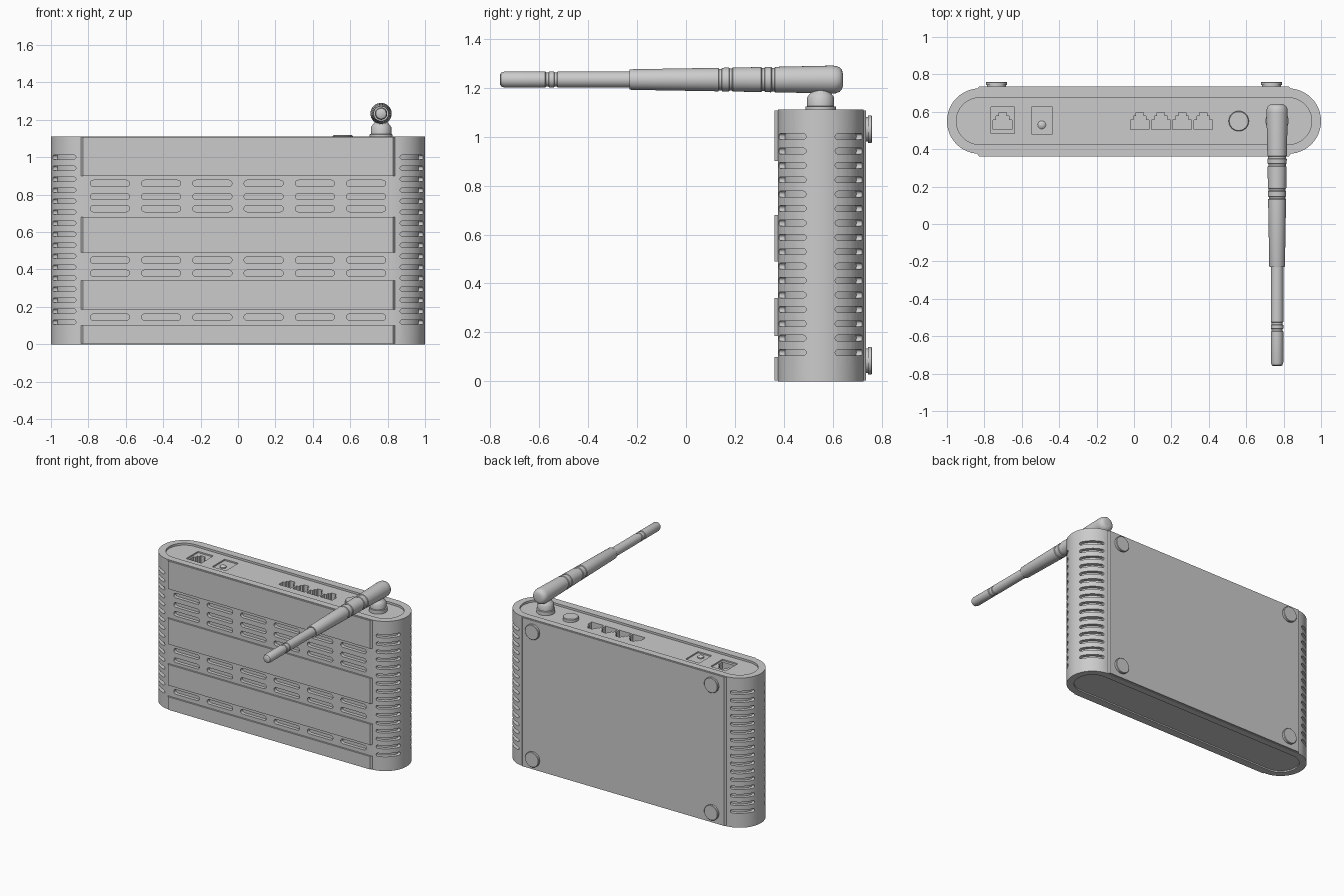
import bpy, bmesh
from math import sin, cos, pi, radians

if "Cube" in bpy.data.objects:
    bpy.data.objects.remove(bpy.data.objects["Cube"])

CY, CX, R, H = 0.55, 0.825, 0.175, 1.11   # body centre y, cap centre x, cap radius, height


def finish(bm, name, angle=35):
    bmesh.ops.recalc_face_normals(bm, faces=bm.faces)
    me = bpy.data.meshes.new(name)
    bm.to_mesh(me)
    bm.free()
    ob = bpy.data.objects.new(name, me)
    bpy.context.collection.objects.link(ob)
    smooth(ob, angle)
    return ob


def smooth(ob, angle=35):
    bpy.ops.object.select_all(action='DESELECT')
    ob.select_set(True)
    bpy.context.view_layer.objects.active = ob
    bpy.ops.object.shade_smooth_by_angle(angle=radians(angle))


def prism(bm, pts, fn, a, b):
    """Extrude a 2D outline from w=a to w=b, placed by fn(u, v, w)."""
    lo = [bm.verts.new(fn(u, v, a)) for u, v in pts]
    hi = [bm.verts.new(fn(u, v, b)) for u, v in pts]
    faces = [bm.faces.new(lo[::-1]), bm.faces.new(hi)]
    for i in range(len(pts)):
        j = (i + 1) % len(pts)
        faces.append(bm.faces.new((lo[i], lo[j], hi[j], hi[i])))
    return faces


def slot(bm, length, r, mid, w0, w1, fn):
    """Round-ended slot made of columns so it can follow a curve."""
    end = [(-length / 2 + r - r * cos(radians(a)), r * sin(radians(a))) for a in (12, 35, 60, 90)]
    x0 = end[-1][0]
    cols = end + [(x0 - 2 * x0 * i / mid, r) for i in range(1, mid)] + [(-s, h) for s, h in end[::-1]]
    rings = [[bm.verts.new(fn(s, v, w)) for v, w in ((-h, w0), (h, w0), (h, w1), (-h, w1))]
             for s, h in cols]
    bm.faces.new(rings[0])
    bm.faces.new(rings[-1][::-1])
    for p, q in zip(rings, rings[1:]):
        for i in range(4):
            j = (i + 1) % 4
            bm.faces.new((p[i], q[i], q[j], p[j]))


def lathe(name, prof, fn, n=32):
    """Spin (radius, height) points; fn(u, v, w) places them."""
    bm = bmesh.new()
    rings = [[bm.verts.new(fn(r * cos(2 * pi * i / n), r * sin(2 * pi * i / n), h)) for i in range(n)]
             for r, h in prof]
    bm.faces.new(rings[0][::-1])
    bm.faces.new(rings[-1])
    for p, q in zip(rings, rings[1:]):
        for i in range(n):
            j = (i + 1) % n
            bm.faces.new((p[i], p[j], q[j], q[i]))
    return finish(bm, name)


def cut(ob, bm):
    tool = finish(bm, "cutter")
    tool.hide_render = True
    m = ob.modifiers.new("cut", 'BOOLEAN')
    m.operation, m.solver, m.object = 'DIFFERENCE', 'EXACT', tool
    dg = bpy.context.evaluated_depsgraph_get()
    me = bpy.data.meshes.new_from_object(ob.evaluated_get(dg))
    ob.modifiers.clear()
    ob.data = me
    bpy.data.objects.remove(tool)


def stadium(r, n=24):
    return [(s * CX + r * cos(a0 + pi * i / n), CY + r * sin(a0 + pi * i / n))
            for s, a0 in ((1, -pi / 2), (-1, pi / 2)) for i in range(n + 1)]


def rect(x0, x1, y0, y1):
    return [(x0, y0), (x1, y0), (x1, y1), (x0, y1)]


def xyz(u, v, w):
    return (u, v, w)


# Body: stadium shell with softened rims
bm = bmesh.new()
caps = prism(bm, stadium(R), xyz, 0, H)[:2]
rim = [e for f in caps for e in f.edges]
bmesh.ops.bevel(bm, geom=rim, offset=0.008, segments=2, profile=0.5, affect='EDGES')
body = finish(bm, "body")

# Shallow recesses on top and bottom
FLOOR = H - 0.015
bm = bmesh.new()
prism(bm, stadium(0.125), xyz, FLOOR, H + 0.05)
prism(bm, stadium(0.125), xyz, -0.05, 0.01)
cut(body, bm)

# Front vents, wrapped side vents and square socket pockets
bm = bmesh.new()
for z in (0.86, 0.79, 0.725, 0.45, 0.38, 0.145):
    for i in range(6):
        x = (i - 2.5) * 0.274
        slot(bm, 0.21, 0.017, 2, 0.34, 0.40, lambda s, v, w: (x + s, w, z + v))
for k in range(16):
    z = 0.118 + k * 0.0588
    for sx in (-1, 1):
        for sy in (-1, 1):
            def wrap(s, v, w):
                a = radians(48) + s / R
                return (sx * (CX + w * cos(a)), CY + sy * w * sin(a), z + v)
            slot(bm, 0.172, 0.012, 10, R - 0.025, R + 0.03, wrap)
prism(bm, rect(-0.765, -0.64, 0.485, 0.625), xyz, FLOOR - 0.01, H + 0.05)
prism(bm, rect(-0.547, -0.435, 0.48, 0.625), xyz, FLOOR - 0.01, H + 0.05)
cut(body, bm)

# Stepped plug holes
bm = bmesh.new()
half = [(0.05, 0.505), (0.05, 0.555), (0.034, 0.555), (0.034, 0.578), (0.02, 0.578), (0.02, 0.597)]
plug = half + [(-u, v) for u, v in half[::-1]]
for x in (-0.703, 0.03, 0.144, 0.257, 0.37):
    prism(bm, [(x + u, v) for u, v in plug], xyz, FLOOR - 0.09, H + 0.05)
cut(body, bm)
smooth(body)

# Raised front panels and the back plate, with chamfered side edges
panel = [(-0.84, 0.377), (0.84, 0.377), (0.828, 0.362), (-0.828, 0.362)]
for i, (z0, z1) in enumerate(((0.004, 0.10), (0.185, 0.34), (0.49, 0.68), (0.90, 1.107))):
    bm = bmesh.new()
    prism(bm, panel, xyz, z0, z1)
    finish(bm, f"front_panel_{i + 1}", 20)
bm = bmesh.new()
prism(bm, [(x, 2 * CY - y - 0.002) for x, y in panel], xyz, 0.004, 1.107)
finish(bm, "back_plate", 20)

# Round feet on the back
for x in (-0.735, 0.735):
    for z in (0.085, 1.03):
        lathe("foot", [(0.05, 0.73), (0.05, 0.743), (0.056, 0.744), (0.056, 0.757), (0.053, 0.76)],
              lambda u, v, w: (x + u, w, z + v))

# Button and power pin
lathe("button", [(0.054, FLOOR - 0.005), (0.054, H + 0.004), (0.05, H + 0.008)],
      lambda u, v, w: (0.56 + u, CY + v, w))
lathe("power_pin", [(0.022, FLOOR - 0.02), (0.022, FLOOR - 0.002), (0.015, FLOOR + 0.004), (0.004, FLOOR + 0.006)],
      lambda u, v, w: (-0.493 + u, 0.53 + v, w), 16)

# Antenna joint and rod
AX = 0.765
lathe("antenna_joint", [(0.062, FLOOR - 0.005), (0.062, 1.122), (0.055, 1.124), (0.055, 1.16),
                        (0.048, 1.17), (0.03, 1.192), (0.03, 1.22)],
      lambda u, v, w: (AX + u, CY + v, w))
rod = [(0.02, -0.76), (0.028, -0.755), (0.033, -0.74),
       (0.033, -0.575), (0.029, -0.572), (0.029, -0.562), (0.033, -0.559),
       (0.033, -0.540), (0.029, -0.537), (0.029, -0.527), (0.033, -0.524),
       (0.033, -0.23), (0.04, -0.23), (0.042, -0.224),
       (0.048, 0.132), (0.044, 0.135), (0.044, 0.145), (0.048, 0.148),
       (0.049, 0.175), (0.045, 0.178), (0.045, 0.188), (0.049, 0.191),
       (0.051, 0.307), (0.047, 0.31), (0.047, 0.32), (0.051, 0.323),
       (0.052, 0.348), (0.048, 0.351), (0.048, 0.361), (0.052, 0.364),
       (0.057, 0.595), (0.056, 0.612), (0.050, 0.628), (0.040, 0.637), (0.025, 0.641)]
lathe("antenna_rod", rod, lambda u, v, w: (AX + u, w, 1.233 + v))
